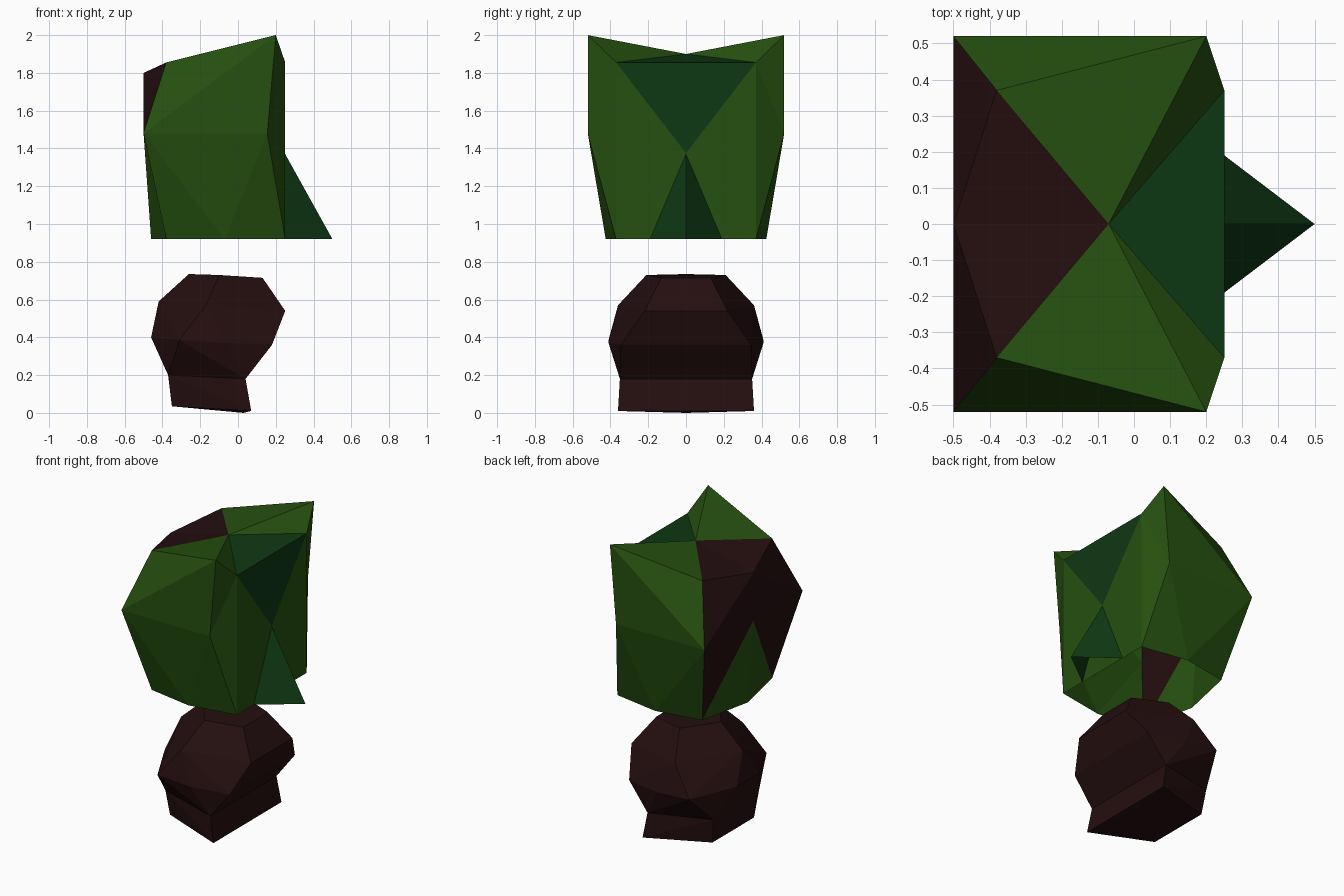
import bpy, bmesh
from mathutils import Vector

if "Cube" in bpy.data.objects:
    bpy.data.objects.remove(bpy.data.objects["Cube"])


def material(name, rgb):
    m = bpy.data.materials.new(name)
    m.diffuse_color = (*rgb, 1)
    m.use_nodes = True
    m.node_tree.nodes["Principled BSDF"].inputs["Base Color"].default_value = m.diffuse_color
    return m


GREEN = material("leaf green", (0.019, 0.08, 0.005))
TEAL = material("deep green", (0.0045, 0.04, 0.0065))
BROWN = material("dark brown", (0.018, 0.0045, 0.0048))


def finish(name, bm, mats):
    mesh = bpy.data.meshes.new(name)
    bm.to_mesh(mesh)
    bm.free()
    for m in mats:
        mesh.materials.append(m)
    ob = bpy.data.objects.new(name, mesh)
    bpy.context.collection.objects.link(ob)
    return ob


def half_shell(name, points, faces, mats, centre):
    """Open shell from the -y half, faces turned away from centre, mirrored in y."""
    bm = bmesh.new()
    v = {k: bm.verts.new(p) for k, p in points.items()}
    for index, keys in faces:
        f = bm.faces.new([v[k] for k in keys.split()])
        f.material_index = index
        f.normal_update()
        if f.normal.dot(f.calc_center_median() - Vector(centre)) < 0:
            f.normal_flip()
    ob = finish(name, bm, mats)
    mod = ob.modifiers.new("mirror", "MIRROR")
    mod.use_axis = (False, True, False)
    mod.use_clip = True


# Hollow faceted head: 0 green, 1 deep green, 2 brown; open underneath
head = {
    "top": (-.07, 0, 1.9), "horn": (.2, -.52, 2.0),
    "brow": (.25, -.37, 1.855), "brow_mid": (.25, 0, 1.855),
    "face": (.25, 0, 1.375), "chin": (.25, -.37, .92), "chin_mid": (.25, 0, .92),
    "cheek": (.155, -.52, 1.48), "ear": (-.5, -.52, 1.48),
    "crown": (-.38, -.37, 1.855), "jaw": (-.07, -.425, .92),
    "nape": (-.38, -.37, .92), "nape_mid": (-.46, 0, .92),
    "back_top": (-.5, 0, 1.8), "back": (-.5, 0, 1.48),
}
half_shell("head", head, [
    (1, "top brow brow_mid"), (1, "brow brow_mid face"),
    (0, "brow face chin"), (0, "face chin chin_mid"),
    (0, "top horn brow"), (0, "top crown horn"),
    (0, "horn cheek brow"), (0, "brow cheek chin"),
    (0, "horn crown ear"), (0, "horn ear cheek"),
    (0, "ear cheek jaw"), (0, "cheek jaw chin"), (0, "ear jaw nape"),
    (2, "top crown back_top"), (2, "crown back_top ear"),
    (2, "back_top ear back"), (2, "back ear nape"),
    (0, "back nape nape_mid"),
], [GREEN, TEAL, BROWN], (-.1, 0, 1.35))

# Pointed beak, open underneath
half_shell("beak", {"tip": (.5, 0, .92), "side": (.25, -.19, .92), "ridge": (.25, 0, 1.37)},
           [(0, "tip side ridge")], [TEAL], (.25, 0, .95))


# Faceted ball on a short flared foot, both hulls of mirrored points
def add_hull(bm, half, drop):
    pts = {(x, s * y, z) for x, y, z in half for s in (1, -1)}
    verts = [bm.verts.new(p) for p in sorted(pts)]
    bmesh.ops.convex_hull(bm, input=verts)
    mine = [f for f in bm.faces if all(w in verts for w in f.verts)]
    bmesh.ops.delete(bm, geom=[f for f in mine if all(drop(w.co.z) for w in f.verts)],
                     context="FACES_ONLY")


neck = [(.04, .35, .18), (-.37, .24, .2)]
ball = neck + [
    (.13, .13, .715), (-.1, .21, .73), (-.26, 0, .735),
    (.25, .22, .54), (-.17, .36, .57), (-.42, 0, .59),
    (.18, .345, .36), (-.07, .41, .37), (-.31, .41, .385), (-.46, .12, .4),
]
foot = neck + [(.07, .36, .01), (-.35, .22, .035), (.03, 0, 0)]
bm = bmesh.new()
add_hull(bm, ball, lambda z: z < .21)
add_hull(bm, foot, lambda z: z > .17)
bmesh.ops.remove_doubles(bm, verts=bm.verts[:], dist=0.001)
bmesh.ops.recalc_face_normals(bm, faces=bm.faces[:])
finish("body", bm, [BROWN])
